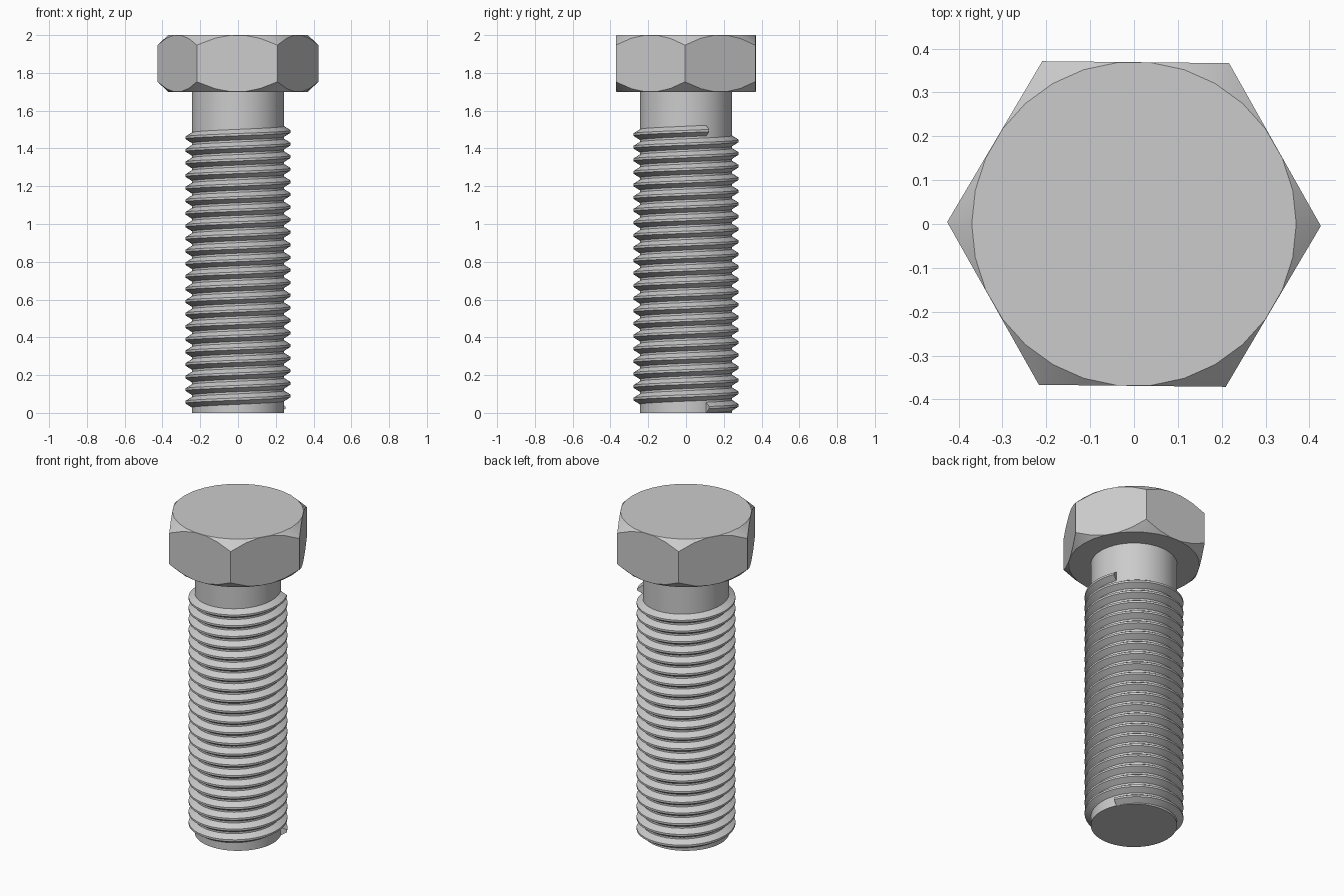
import bpy, bmesh
from math import sin, cos, pi, radians
from mathutils import Vector

if "Cube" in bpy.data.objects:
    bpy.data.objects.remove(bpy.data.objects["Cube"], do_unlink=True)

steel = bpy.data.materials.new("grey_steel")
steel.use_nodes = True
steel.diffuse_color = (0.6, 0.6, 0.6, 1)
steel.node_tree.nodes["Principled BSDF"].inputs["Base Color"].default_value = (0.6, 0.6, 0.6, 1)


def finish(bm, name):
    """Turn a bmesh into a smooth-shaded object with sharp creases."""
    bmesh.ops.recalc_face_normals(bm, faces=bm.faces)
    mesh = bpy.data.meshes.new(name)
    bm.to_mesh(mesh)
    bm.free()
    mesh.materials.append(steel)
    mesh.polygons.foreach_set("use_smooth", [True] * len(mesh.polygons))
    mesh.set_sharp_from_angle(angle=radians(30))
    obj = bpy.data.objects.new(name, mesh)
    bpy.context.collection.objects.link(obj)
    return obj


def bridge(bm, a, b):
    """Join two closed loops of vertices with quads."""
    n = len(a)
    for i in range(n):
        j = (i + 1) % n
        bm.faces.new((a[i], a[j], b[j], b[i]))


def turned(profile, segments):
    """Solid of revolution from (radius, height) points, capped at both ends."""
    bm = bmesh.new()
    rings = [[bm.verts.new((r * cos(2 * pi * i / segments), r * sin(2 * pi * i / segments), z))
              for i in range(segments)] for r, z in profile]
    for a, b in zip(rings, rings[1:]):
        bridge(bm, a, b)
    bm.faces.new(rings[0])
    bm.faces.new(rings[-1])
    bmesh.ops.recalc_face_normals(bm, faces=bm.faces)
    return bm


# Head: double-chamfered disc trimmed to a hexagon by six planes
APOTHEM = 0.369
bm = turned([(0.37, 1.7), (0.46, 1.785), (0.46, 1.915), (0.37, 2.0)], 30)
for k in range(6):
    a = radians(29.4 + 60 * k)
    normal = Vector((cos(a), sin(a), 0))
    bmesh.ops.bisect_plane(bm, geom=bm.verts[:] + bm.edges[:] + bm.faces[:], dist=1e-5,
                           plane_co=normal * APOTHEM, plane_no=normal, clear_outer=True)
    rim = [e for e in bm.edges if e.is_boundary]
    bmesh.ops.holes_fill(bm, edges=rim, sides=0)
finish(bm, "hex_head")

# Shank: plain cylinder running up into the head
finish(turned([(0.244, 0), (0.244, 1.71)], 48), "shank")

# Thread: trapezoid section swept along a right-handed helix
TURNS, STEPS, PITCH = 22, 48, 1 / 15
START, BASE_Z = radians(26), 0.028
section = [(0.235, -0.028), (0.244, -0.028), (0.279, -0.006),
           (0.279, 0.006), (0.244, 0.028), (0.235, 0.028)]
bm = bmesh.new()
loops = []
for s in range(TURNS * STEPS + 1):
    a = START + 2 * pi * s / STEPS
    z = BASE_Z + PITCH * s / STEPS
    loops.append([bm.verts.new((r * cos(a), r * sin(a), z + h)) for r, h in section])
for a, b in zip(loops, loops[1:]):
    bridge(bm, a, b)
bm.faces.new(loops[0])
bm.faces.new(loops[-1])
finish(bm, "thread")
